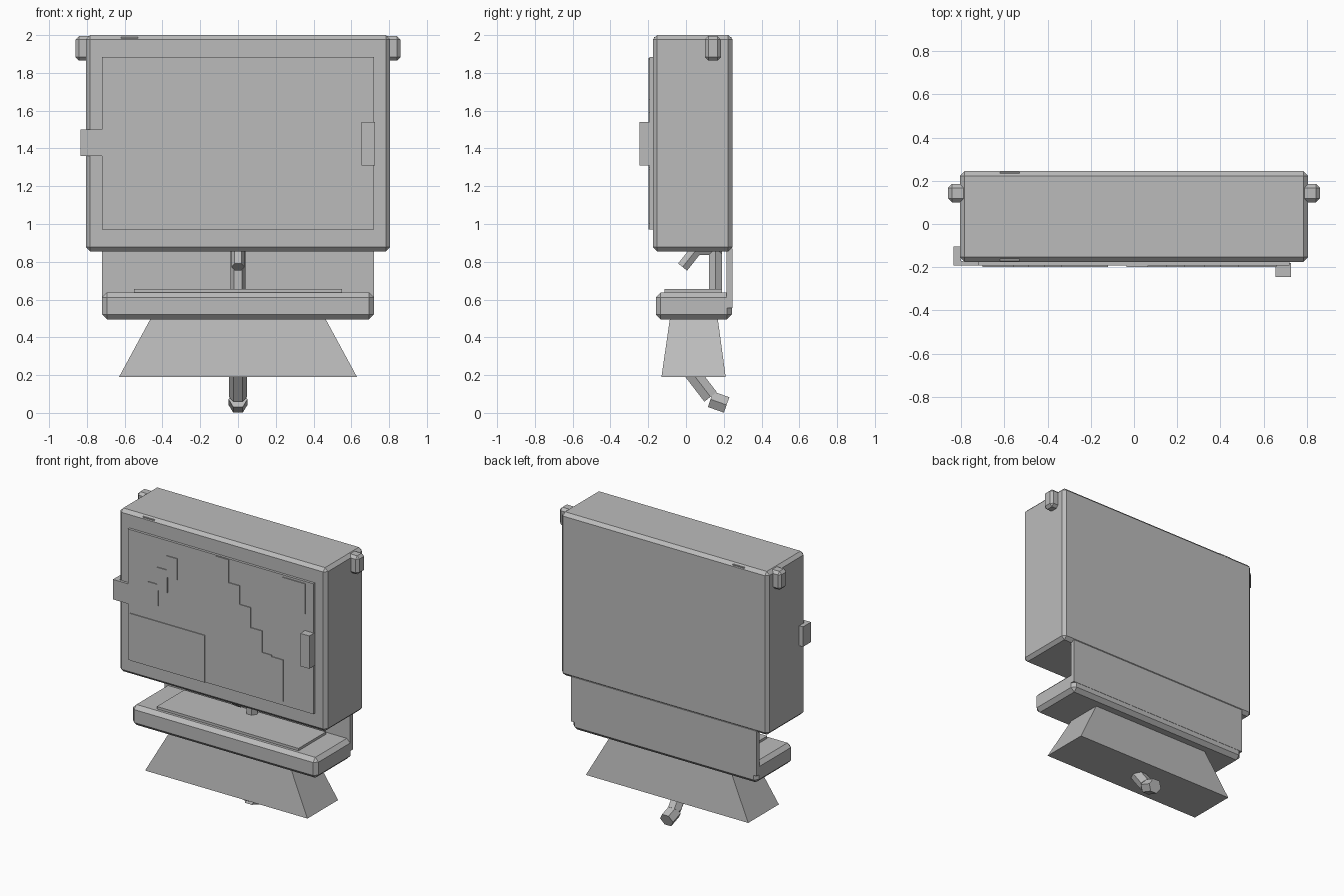
import bpy, bmesh
from mathutils import Vector, Matrix

if "Cube" in bpy.data.objects:
    bpy.data.objects.remove(bpy.data.objects["Cube"])

grey = bpy.data.materials.new("plain_grey")
grey.diffuse_color = (0.5, 0.5, 0.5, 1)
grey.use_nodes = True
grey.node_tree.nodes["Principled BSDF"].inputs["Base Color"].default_value = grey.diffuse_color


def finish(name, bm, bevel=0.0):
    bmesh.ops.recalc_face_normals(bm, faces=bm.faces[:])
    me = bpy.data.meshes.new(name)
    bm.to_mesh(me)
    bm.free()
    me.materials.append(grey)
    ob = bpy.data.objects.new(name, me)
    bpy.context.collection.objects.link(ob)
    if bevel:
        mod = ob.modifiers.new("bevel", 'BEVEL')
        mod.width = bevel
        mod.segments = 1
        mod.limit_method = 'ANGLE'
    return ob


def box(name, x, y, z, bevel=0.0, top=None):
    """Box from ranges; top = (x range, y range) tapers the upper face."""
    bm = bmesh.new()
    bmesh.ops.create_cube(bm, size=1)
    for v in bm.verts:
        i, j, k = (int(c > 0) for c in v.co)
        rx, ry = top if (top and k) else (x, y)
        v.co = (rx[i], ry[j], z[k])
    return finish(name, bm, bevel)


def tube(name, a, b, r):
    """Six-sided tube between two (y, z) points, corners left and right."""
    a, b = Vector((0, *a)), Vector((0, *b))
    d = (b - a).normalized()
    side = Vector((1, 0, 0))
    rot = Matrix((side, d.cross(side), d)).transposed().to_4x4()
    bm = bmesh.new()
    bmesh.ops.create_circle(bm, cap_ends=True, segments=6, radius=r)
    # create_circle starts on the y axis, so swing the corners onto x
    bm.transform(Matrix.Rotation(1.5707963, 4, 'Z'))
    ext = bmesh.ops.extrude_face_region(bm, geom=bm.faces[:])
    top = [g for g in ext["geom"] if isinstance(g, bmesh.types.BMVert)]
    bmesh.ops.translate(bm, verts=top, vec=(0, 0, (b - a).length))
    bm.transform(Matrix.Translation(a) @ rot)
    return finish(name, bm)


# Cabinet with side lugs and small catches on the top edge
box("cabinet", (-0.805, 0.805), (-0.175, 0.245), (0.855, 2.0), 0.022)
for s, side in ((-1, "left"), (1, "right")):
    box("lug_" + side, sorted((s * 0.77, s * 0.86)), (0.1, 0.185), (1.865, 1.995), 0.018)
box("front_catch", (-0.62, -0.53), (-0.17, -0.15), (1.975, 1.99))
box("back_catch", (-0.62, -0.53), (0.22, 0.24), (1.975, 1.99))

# Mirror door, hinge and handle
box("mirror_door", (-0.72, 0.72), (-0.193, -0.165), (0.97, 1.885))
box("hinge_front", (-0.835, -0.70), (-0.193, -0.172), (1.36, 1.5))
box("hinge_side", (-0.835, -0.80), (-0.193, -0.105), (1.36, 1.5))
box("door_handle", (0.655, 0.725), (-0.245, -0.18), (1.31, 1.54))

# Thin stepped plates on the mirror: right x edge, bottom z, top z, width
plates = [(-0.12, 0.97, 1.30, 0.58), (0.065, 1.72, 1.88, 0.1), (0.15, 1.57, 1.72, 0.1),
          (0.235, 1.43, 1.59, 0.1), (0.327, 1.28, 1.45, 0.1), (0.40, 1.27, 1.30, 0.1),
          (0.49, 1.00, 1.29, 0.1), (-0.335, 1.63, 1.78, 0.08), (-0.41, 1.52, 1.68, 0.08),
          (-0.48, 1.41, 1.56, 0.08), (0.66, 1.66, 1.87, 0.18)]
for n, (x, z0, z1, w) in enumerate(plates):
    box(f"mirror_plate_{n}", (x - w, x), (-0.199, -0.192), (z0, z1))

# Back board and basin
box("back_board", (-0.72, 0.72), (0.215, 0.245), (0.555, 0.87))
box("basin_rim", (-0.72, 0.72), (-0.16, 0.243), (0.495, 0.638), 0.026)
box("basin_inset", (-0.55, 0.55), (-0.115, 0.19), (0.62, 0.655))
box("basin_foot", (-0.63, 0.63), (-0.13, 0.21), (0.19, 0.5),
    top=((-0.462, 0.462), (-0.085, 0.168)))

# Tap
tube("tap_post", (0.157, 0.62), (0.157, 0.88), 0.04)
tube("tap_arm", (0.19, 0.865), (0.05, 0.865), 0.035)
tube("tap_spout", (0.06, 0.87), (-0.018, 0.772), 0.035)

# Drain pipe
tube("drain_upper", (0.03, 0.215), (0.13, 0.085), 0.048)
tube("drain_end", (0.13, 0.072), (0.215, 0.042), 0.05)
